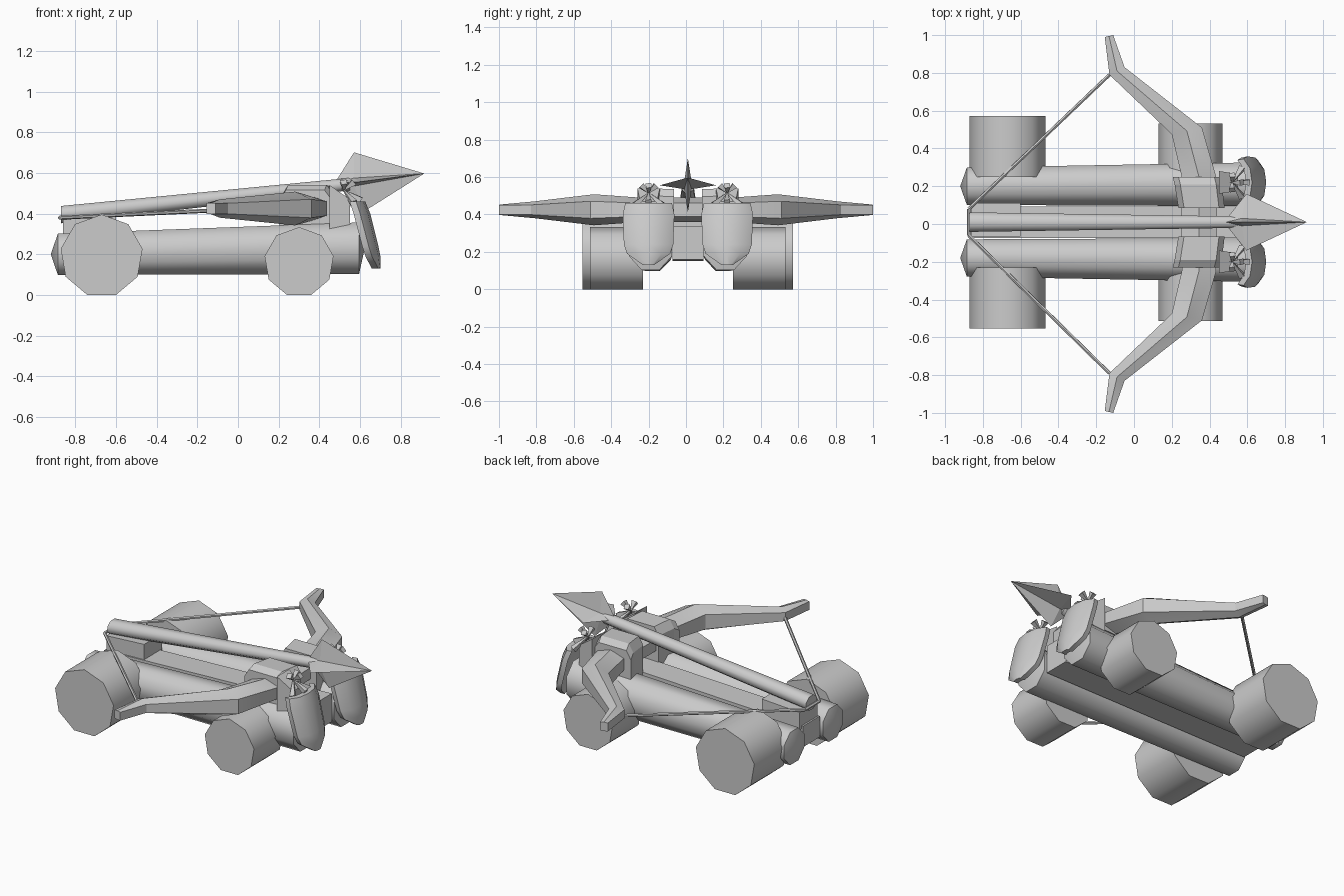
import bpy, bmesh, math
from mathutils import Vector

if "Cube" in bpy.data.objects:
    bpy.data.objects.remove(bpy.data.objects["Cube"])

mat = bpy.data.materials.new("plain grey")
mat.diffuse_color = (0.6, 0.6, 0.6, 1)
mat.use_nodes = True
mat.node_tree.nodes["Principled BSDF"].inputs["Base Color"].default_value = mat.diffuse_color
CY = 0.01  # centre line of the cart


def finish(name, bm, smooth=None):
    bmesh.ops.recalc_face_normals(bm, faces=bm.faces)
    me = bpy.data.meshes.new(name)
    bm.to_mesh(me)
    bm.free()
    me.materials.append(mat)
    ob = bpy.data.objects.new(name, me)
    bpy.context.collection.objects.link(ob)
    if smooth:
        bpy.ops.object.select_all(action='DESELECT')
        ob.select_set(True)
        bpy.context.view_layer.objects.active = ob
        bpy.ops.object.shade_smooth_by_angle(angle=math.radians(smooth))
    return ob


def loft(name, rings, tip_a=None, tip_b=None, smooth=None):
    """Skin a list of point rings, capped flat or with a point."""
    bm = bmesh.new()
    vs = [[bm.verts.new(p) for p in r] for r in rings]
    n = len(vs[0])
    for a, b in zip(vs, vs[1:]):
        for i in range(n):
            bm.faces.new((a[i], a[(i + 1) % n], b[(i + 1) % n], b[i]))
    for ring, tip in ((vs[0], tip_a), (vs[-1], tip_b)):
        if tip is None:
            bm.faces.new(ring)
        else:
            t = bm.verts.new(tip)
            for i in range(n):
                bm.faces.new((ring[i], ring[(i + 1) % n], t))
    return finish(name, bm, smooth)


def ring_x(x, y, z, ry, rz, n, turn=0.0):
    return [(x, y + ry * math.sin(turn + 2 * math.pi * i / n),
             z + rz * math.cos(turn + 2 * math.pi * i / n)) for i in range(n)]


def ring_y(x, y, z, r, n):
    return [(x + r * math.sin(2 * math.pi * i / n), y,
             z + r * math.cos(2 * math.pi * i / n)) for i in range(n)]


def rect_x(x, y0, y1, z0, z1):
    return [(x, y0, z0), (x, y1, z0), (x, y1, z1), (x, y0, z1)]


def rod(name, a, b, r):
    a, b = Vector(a), Vector(b)
    d = (b - a).normalized()
    u = d.orthogonal().normalized()
    v = d.cross(u)
    offs = [u * r * math.cos(t * math.pi / 3) + v * r * math.sin(t * math.pi / 3) for t in range(6)]
    return loft(name, [[p + o for o in offs] for p in (a, b)])


for s, side in ((1, "left"), (-1, "right")):
    # chassis log with bluntly pointed ends
    y = CY + s * 0.19
    loft(side + "_log",
         [ring_x(-0.885, y, 0.2, 0.107, 0.11, 8, math.pi / 8),
          ring_x(0.595, CY + s * 0.2, 0.23, 0.125, 0.137, 8, math.pi / 8)],
         (-0.92, y, 0.2), (0.625, CY + s * 0.2, 0.24), smooth=50)

    # nine-sided log wheels
    for name, x, r, yo in (("rear", -0.67, 0.204, 0.563), ("front", 0.3, 0.172, 0.523)):
        z = r * math.cos(math.pi / 9)
        loft(f"{side}_{name}_wheel",
             [ring_y(x, CY + s * 0.24, z, r, 9), ring_y(x, CY + s * yo, z, r, 9)], smooth=45)

    # bow arm: inner x, inner y, outer x, outer y, half height
    arm = [(0.25, 0.0, 0.44, 0.0, 0.065), (0.255, 0.24, 0.435, 0.25, 0.065),
           (0.2, 0.475, 0.36, 0.51, 0.083), (-0.13, 0.79, -0.05, 0.83, 0.045),
           (-0.155, 0.99, -0.11, 1.0, 0.028)]
    rings = []
    for xi, yi, xo, yo, h in arm:
        zc, e = 0.425, max(h * 0.55, 0.026)
        xm, ym = (xi + xo) / 2, (yi + yo) / 2
        rings.append([(xi, s * yi, zc - e), (xm, s * ym, zc - h), (xo, s * yo, zc - e),
                      (xo, s * yo, zc + e), (xm, s * ym, zc + h), (xi, s * yi, zc + e)])
    loft(side + "_bow_arm", rings, smooth=25)

    # bracket clamping the bow to the log
    def br(yy, x0, x1, z1):
        yv = CY + s * yy
        return [(x0, yv, 0.3), (x1, yv, 0.3), (x1, yv, z1 - 0.04), (x1 - 0.03, yv, z1),
                (x0 + 0.03, yv, z1), (x0, yv, z1 - 0.05)]
    loft(side + "_bow_bracket", [br(0.075, 0.235, 0.48, 0.535), br(0.2, 0.215, 0.465, 0.54),
                                 br(0.24, 0.205, 0.455, 0.515)])

    # post behind the shield
    ys = CY + s * 0.21
    loft(side + "_shield_post", [rect_x(0.45, ys - 0.06, ys + 0.06, 0.3, 0.54),
                                 rect_x(0.55, ys - 0.045, ys + 0.045, 0.3, 0.47)])

    # curved, forward leaning shield: z, half width, front x
    rows = [(0.46, 0.125, 0.625), (0.4, 0.138, 0.65), (0.24, 0.132, 0.69), (0.19, 0.115, 0.7),
            (0.13, 0.03, 0.7)]
    rings = []
    for z, w, x in rows:
        front = [(-1, -0.05), (-0.6, -0.012), (0, 0), (0.6, -0.012), (1, -0.05)]
        # low corners curve back less as the shield narrows
        k = w / 0.138
        rings.append([(x + d * k, ys + f * w, z) for f, d in front] +
                     [(x + d * k - 0.032, ys + f * w * 0.95, z) for f, d in reversed(front)])
    loft(side + "_shield", rings, smooth=35)

    # knotted lashing with splayed ends above the shield
    knot = Vector((0.52, ys, 0.515))
    for i, (dx, dy, dz) in enumerate(((0.05, -0.075, -0.065), (0.05, 0.075, -0.065),
                                      (0.085, 0.0, -0.05), (0.0, 0.04, 0.04),
                                      (0.0, -0.04, 0.04), (0.05, 0.0, 0.04))):
        d = Vector((dx, dy, dz))
        u = d.orthogonal().normalized() * 0.022
        v = d.normalized().cross(u)
        loft(f"{side}_lashing_end_{i + 1}",
             [[knot + d + u, knot + d + v, knot + d - u, knot + d - v]], None, knot - d * 0.2)

    # bowstring half
    rod(side + "_bowstring", (-0.13, s * 0.79, 0.415), (-0.875, CY + s * 0.07, 0.38), 0.01)

rod("bowstring_middle", (-0.875, CY - 0.07, 0.38), (-0.875, CY + 0.07, 0.38), 0.01)

# beam between the logs and the rear rest for the bolt
loft("centre_beam", [rect_x(-0.87, CY - 0.083, CY + 0.083, 0.15, 0.28),
                     rect_x(0.58, CY - 0.083, CY + 0.083, 0.16, 0.335)])
loft("bolt_rest", [rect_x(-0.86, -0.065, 0.112, 0.26, 0.37),
                   rect_x(-0.6, -0.065, 0.112, 0.26, 0.385)])

# giant bolt: shaft and four-finned head
loft("bolt_shaft", [ring_x(-0.87, CY, 0.395, 0.056, 0.046, 8, math.pi / 8),
                    ring_x(0.55, CY, 0.545, 0.033, 0.033, 8, math.pi / 8)], smooth=50)
head = []
for i in range(8):
    a = i * math.pi / 4
    if i % 2:
        head.append((0.57, CY + 0.028 * math.sin(a), 0.555 + 0.028 * math.cos(a)))
    else:
        c = math.cos(a)
        head.append((0.595 - 0.025 * c, CY + 0.15 * math.sin(a), 0.556 + 0.145 * c))
loft("bolt_head", [head], (0.475, CY, 0.55), (0.915, CY, 0.597))
